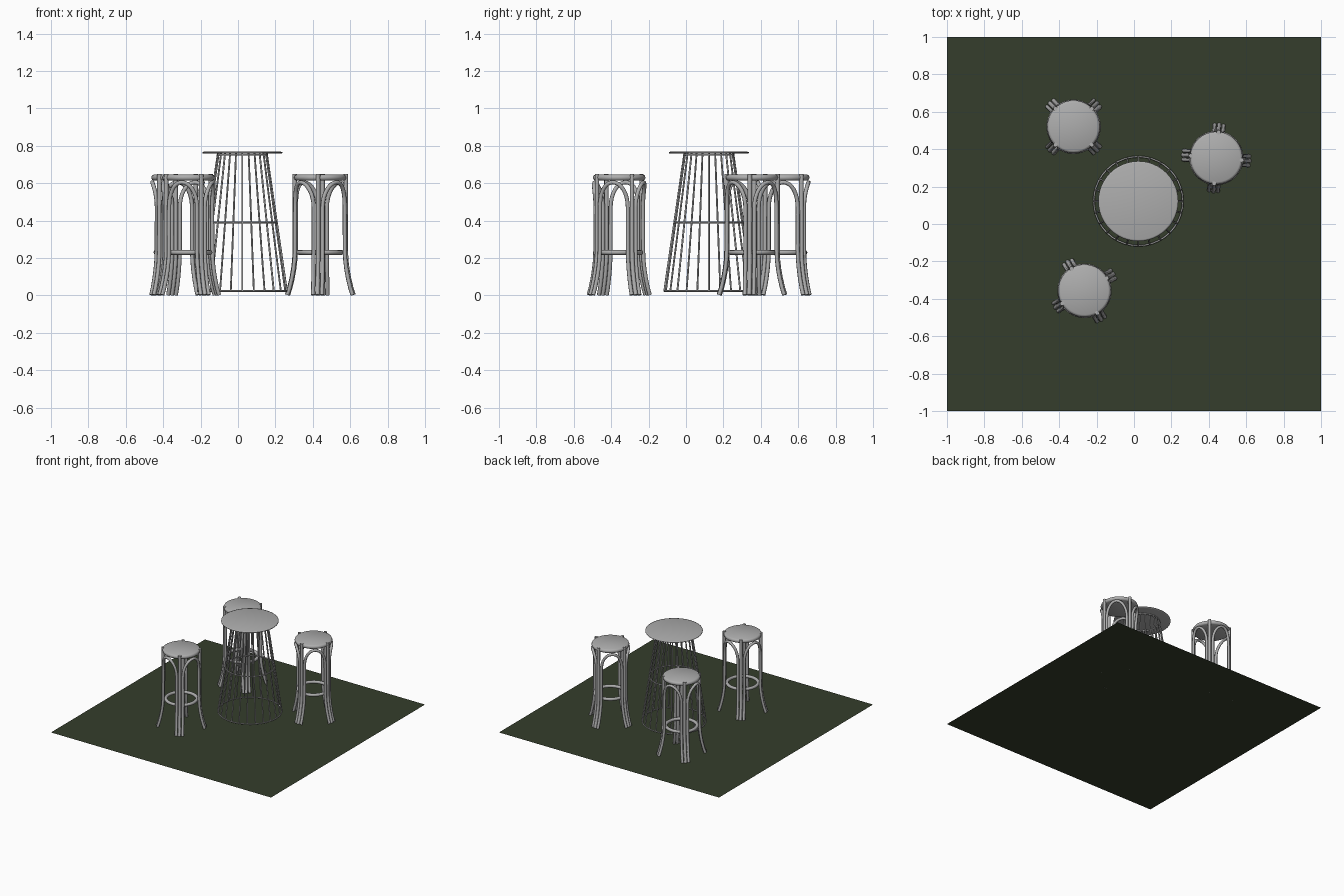
import bpy, bmesh, math

if "Cube" in bpy.data.objects:
    bpy.data.objects.remove(bpy.data.objects["Cube"])

def material(name, rgb):
    m = bpy.data.materials.new(name)
    m.diffuse_color = (*rgb, 1)
    m.use_nodes = True
    m.node_tree.nodes["Principled BSDF"].inputs["Base Color"].default_value = m.diffuse_color
    return m

GREY = material("light grey", (0.42, 0.42, 0.42))
GREEN = material("dark green", (0.035, 0.048, 0.025))

def add(name, mesh, mat=None, loc=(0, 0, 0), rot=0):
    o = bpy.data.objects.new(name, mesh)
    if mat:
        mesh.materials.append(mat)
    o.location = loc
    o.rotation_euler.z = rot
    bpy.context.collection.objects.link(o)
    return o

def tubes(name, paths, radius, cyclic=False, res=2):
    """Mesh of round tubes swept along several point paths."""
    c = bpy.data.curves.new(name, 'CURVE')
    c.dimensions = '3D'
    c.bevel_depth, c.bevel_resolution, c.use_fill_caps = radius, res, True
    for pts in paths:
        s = c.splines.new('POLY')
        s.points.add(len(pts) - 1)
        for p, q in zip(s.points, pts):
            p.co = (*q, 1)
        s.use_cyclic_u = cyclic
        s.use_smooth = True
    o = bpy.data.objects.new(name, c)
    bpy.context.collection.objects.link(o)
    dg = bpy.context.evaluated_depsgraph_get()
    mesh = bpy.data.meshes.new_from_object(o.evaluated_get(dg))
    bpy.data.objects.remove(o)
    mesh.materials.clear()
    mesh.materials.append(GREY)
    return mesh

def circle(r, z, n=40):
    return [(r * math.cos(math.tau * i / n), r * math.sin(math.tau * i / n), z) for i in range(n)]

def lathe(name, profile, n=40):
    """Smooth capped disc from (radius, z) pairs, bottom to top."""
    bm = bmesh.new()
    rings = [[bm.verts.new(p) for p in circle(r, z, n)] for r, z in profile]
    for a, b in zip(rings, rings[1:]):
        for i in range(n):
            j = (i + 1) % n
            bm.faces.new((a[i], a[j], b[j], b[i]))
    bm.faces.new(rings[0][::-1])
    bm.faces.new(rings[-1])
    for f in bm.faces:
        f.smooth = True
    mesh = bpy.data.meshes.new(name)
    bm.to_mesh(mesh)
    bm.free()
    mesh.materials.append(GREY)
    return mesh

# Ground sheet
bm = bmesh.new()
bmesh.ops.create_grid(bm, x_segments=1, y_segments=1, size=1)
sheet = bpy.data.meshes.new("ground_sheet")
bm.to_mesh(sheet)
bm.free()
add("ground_sheet", sheet, GREEN)

# Table: thin top, tapered cage of rods, three hoops
T = (0.023, 0.122, 0)
add("table_top", lathe("table_top", [(0.205, 0.758), (0.214, 0.761), (0.214, 0.766), (0.205, 0.769)], 48), loc=T)
N = 24
rods = [[a, b] for a, b in zip(circle(0.238, 0.024, N), circle(0.131, 0.758, N))]
add("table_rods", tubes("table_rods", rods, 0.005), loc=T)
for name, r, z in (("base_hoop", 0.238, 0.024), ("middle_hoop", 0.185, 0.39), ("upper_hoop", 0.131, 0.752)):
    add("table_" + name, tubes(name, [circle(r, z)], 0.005, True), loc=T)

# Bentwood stool parts
FLARE = [(0.178, 0.003), (0.166, 0.04), (0.154, 0.09), (0.145, 0.14), (0.139, 0.19), (0.137, 0.24)]

def turn(r, side, z, a):
    """Point at distance r along direction a, shifted sideways."""
    c, s = math.cos(a), math.sin(a)
    return (r * c - side * s, r * s + side * c, z)

legs, arches = [], []
for k in range(4):
    a, b = k * math.pi / 2, (k + 1) * math.pi / 2
    legs.append([turn(r, 0, z, a) for r, z in FLARE + [(0.137, 0.648)]])
    # arch runs up beside one leg, over, and down beside the next
    off = 0.024
    up = [turn(r - 0.003, off, z, a) for r, z in FLARE]
    down = [turn(r - 0.003, -off, z, b) for r, z in reversed(FLARE)]
    start = math.atan2(off, 0.134)
    half = math.pi / 4 - start
    bend = []
    for i in range(17):
        t = math.pi * i / 16
        ang = a + math.pi / 4 - half * math.cos(t)
        bend.append((0.135 * math.cos(ang), 0.135 * math.sin(ang), 0.47 + 0.135 * math.sin(t)))
    arches.append(up + bend + down)

parts = {
    "seat": lathe("seat", [(0.128, 0.614), (0.137, 0.619), (0.141, 0.63), (0.137, 0.641), (0.128, 0.646)]),
    "legs": tubes("legs", legs, 0.012),
    "arches": tubes("arches", arches, 0.011),
    "foot_ring": tubes("foot_ring", [circle(0.116, 0.23)], 0.013, True),
}

# Three stools around the table
for i, (x, y, deg) in enumerate(((-0.323, 0.52, 45), (0.44, 0.353, -5), (-0.265, -0.357, 30)), 1):
    for name, mesh in parts.items():
        add(f"stool_{i}_{name}", mesh, loc=(x, y, 0), rot=math.radians(deg))
